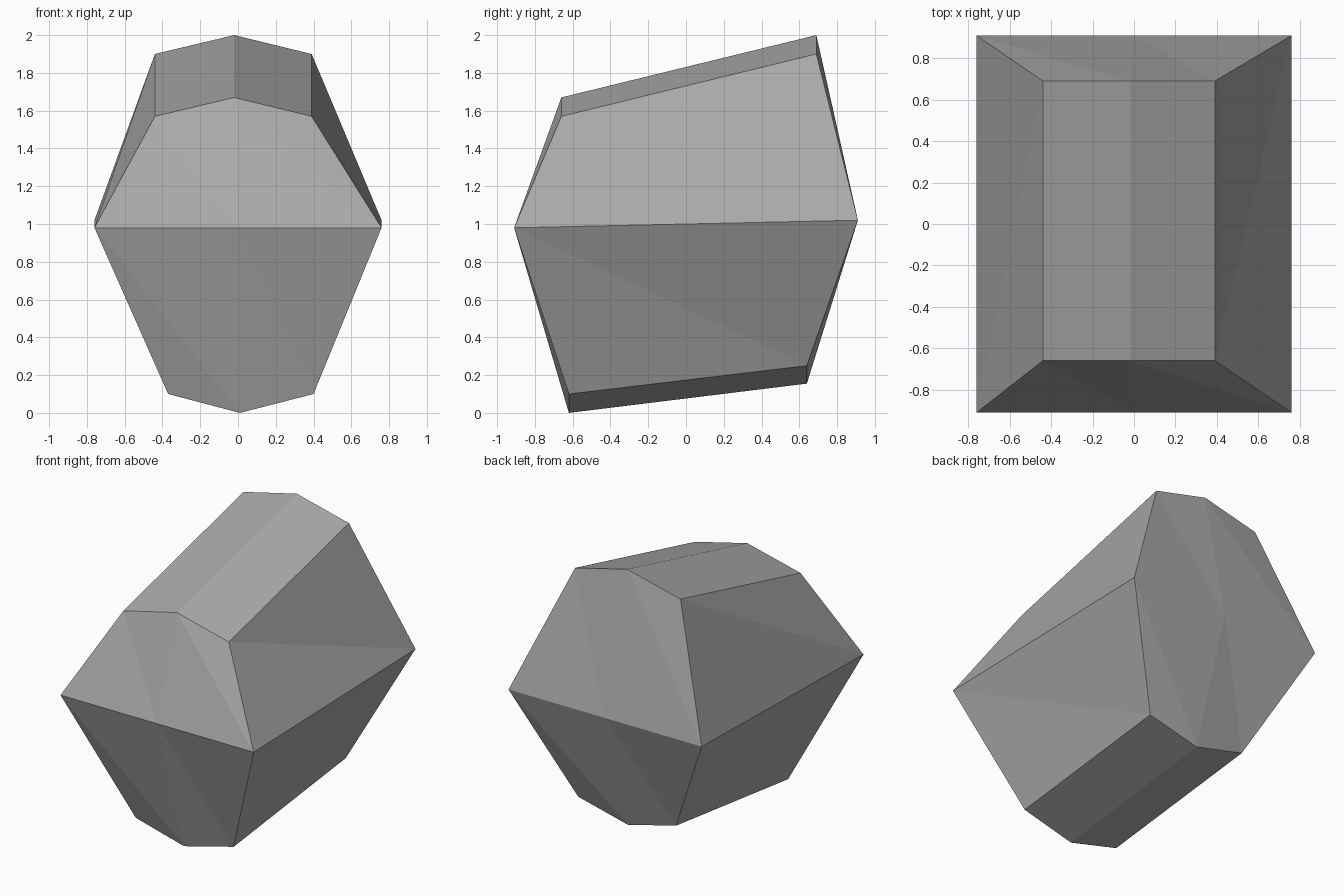
import bpy, bmesh

if "Cube" in bpy.data.objects:
    bpy.data.objects.remove(bpy.data.objects["Cube"])

grey = bpy.data.materials.new("stone grey")
grey.diffuse_color = (0.4, 0.4, 0.4, 1)
grey.use_nodes = True
grey.node_tree.nodes["Principled BSDF"].inputs["Base Color"].default_value = grey.diffuse_color

bm = bmesh.new()


def row(xs, y, zs):
    return [bm.verts.new((x, y, z)) for x, z in zip(xs, zs)]


def tri(*v):
    bm.faces.new(v)


# Each end, listed left to right as seen facing that end: crown, girdle, keel
front = (row((-.44, -.02, .39), -.66, (1.57, 1.67, 1.57)),
         row((-.76, 0, .76), -.91, (.98, .98, .98)),
         row((-.37, .01, .40), -.62, (.10, 0, .10)))
back = (row((.39, -.02, -.44), .69, (1.90, 2, 1.90)),
        row((.76, 0, -.76), .91, (1.02, 1.02, 1.02)),
        row((.40, .01, -.37), .64, (.25, .155, .25)))

for here, there in ((front, back), (back, front)):
    (tl, tm, tr), (l, m, r), (bl, bc, br) = here
    far_t, far_m, far_b = there
    # Faceted end
    for f in ((l, m, tl), (m, tm, tl), (m, r, tm), (r, tr, tm),
              (l, bl, bc), (l, bc, m), (m, bc, br), (m, br, r)):
        tri(*f)
    # Side to the right of this end
    tri(r, far_m[0], tr)
    tri(far_m[0], far_t[0], tr)
    tri(r, br, far_b[0])
    tri(r, far_b[0], far_m[0])
    # Roof and keel strips on that side
    bm.faces.new((tm, tr, far_t[0], far_t[1]))
    bm.faces.new((br, bc, far_b[1], far_b[0]))

bmesh.ops.recalc_face_normals(bm, faces=bm.faces[:])
mesh = bpy.data.meshes.new("rock")
bm.to_mesh(mesh)
bm.free()
mesh.materials.append(grey)
rock = bpy.data.objects.new("rock", mesh)
bpy.context.collection.objects.link(rock)
